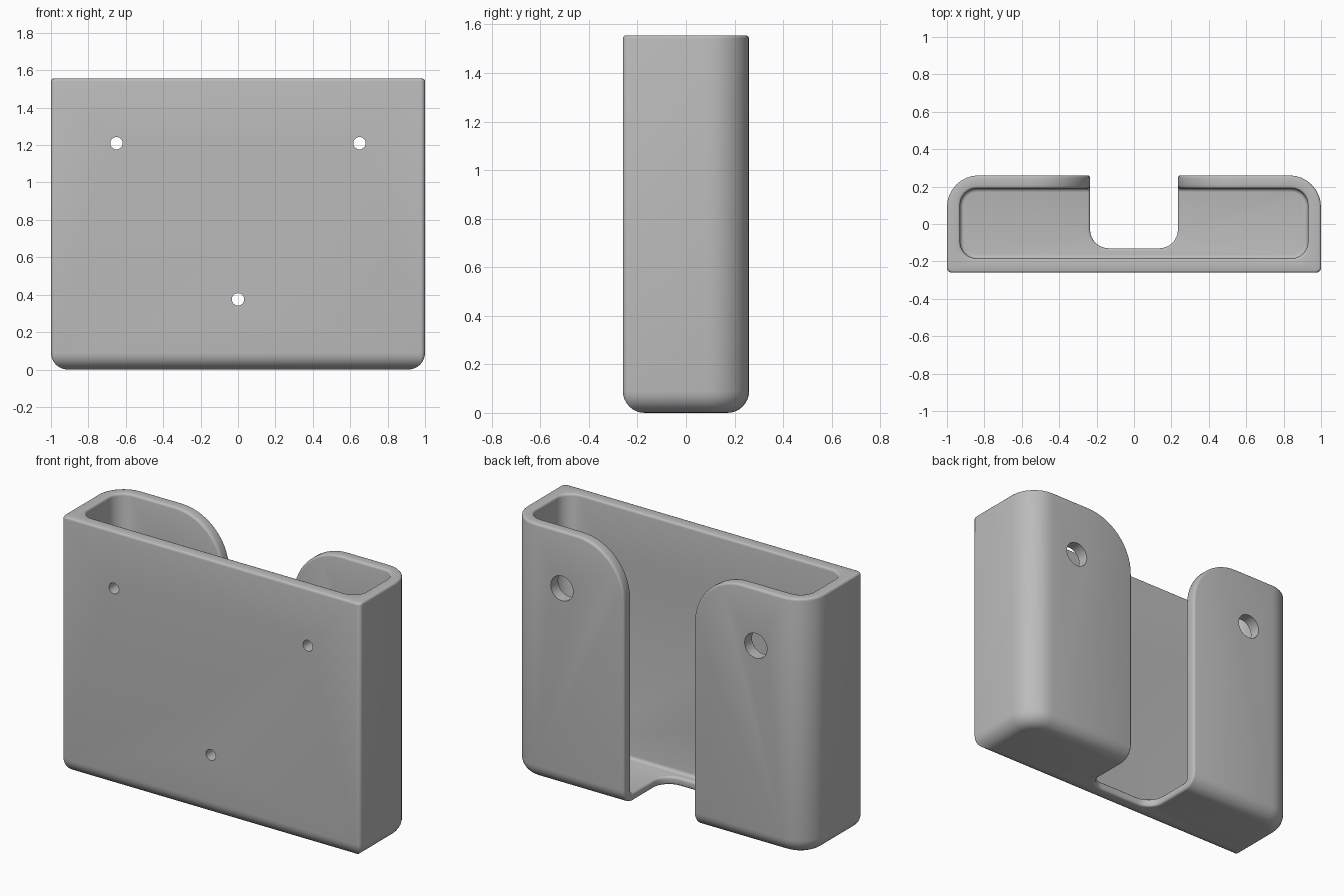
import bpy, bmesh
from math import sin, cos, pi, radians
from mathutils import Vector

cube = bpy.data.objects.get("Cube")
if cube:
    bpy.data.objects.remove(cube, do_unlink=True)

HEIGHT, HALF_DEPTH = 1.555, 0.26
BASE_ROUND, FLOOR, FLOOR_ROUND = 0.09, 0.05, 0.02
NOTCH, FLARE = 0.235, 0.32

grey = bpy.data.materials.new("Matte grey")
grey.use_nodes = True
colour = (0.5, 0.5, 0.5, 1)
grey.diffuse_color = colour
grey.node_tree.nodes["Principled BSDF"].inputs["Base Color"].default_value = colour


def make_object(name, bm):
    bmesh.ops.recalc_face_normals(bm, faces=bm.faces[:])
    mesh = bpy.data.meshes.new(name)
    bm.to_mesh(mesh)
    bm.free()
    mesh.materials.append(grey)
    obj = bpy.data.objects.new(name, mesh)
    bpy.context.collection.objects.link(obj)
    return obj


def arc(cx, cy, r, start, end, steps):
    angles = [radians(start + (end - start) * i / steps) for i in range(steps + 1)]
    return [(cx + r * cos(a), cy + r * sin(a)) for a in angles]


def rounded_ring(half_x, y0, y1, front_r, back_r, z):
    f, b, n = front_r, back_r, 8
    pts = (arc(half_x - b, y1 - b, b, 0, 90, n)
           + arc(b - half_x, y1 - b, b, 90, 180, n)
           + arc(f - half_x, y0 + f, f, 180, 270, n)
           + arc(half_x - f, y0 + f, f, 270, 360, n))
    return [(x, y, z) for x, y in pts]


def loft(name, rings):
    bm = bmesh.new()
    loops = [[bm.verts.new(p) for p in ring] for ring in rings]
    for a, b in zip(loops, loops[1:]):
        for i in range(len(a)):
            j = (i + 1) % len(a)
            bm.faces.new((a[i], a[j], b[j], b[i]))
    bm.faces.new(loops[0])
    bm.faces.new(loops[-1])
    return make_object(name, bm)


def cut(target, cutter):
    cutter.hide_render = True
    mod = target.modifiers.new("Cut", "BOOLEAN")
    mod.operation = "DIFFERENCE"
    mod.solver = "EXACT"
    mod.object = cutter
    apply(target, mod)
    bpy.data.objects.remove(cutter, do_unlink=True)


def apply(target, mod):
    bpy.ops.object.select_all(action="DESELECT")
    target.select_set(True)
    bpy.context.view_layer.objects.active = target
    bpy.ops.object.modifier_apply(modifier=mod.name)


# Outer skin, rounded underneath
rings = []
for i in range(9):
    a = i / 8 * pi / 2
    d = BASE_ROUND * (1 - sin(a))
    rings.append(rounded_ring(1 - d, d - HALF_DEPTH, HALF_DEPTH - d,
                              max(0.025 - d, 0.004), 0.17 - d,
                              BASE_ROUND * (1 - cos(a))))
rings.append(rounded_ring(1, -HALF_DEPTH, HALF_DEPTH, 0.025, 0.17, HEIGHT))


# Pocket walls and filleted floor
def pocket(d, z):
    return rounded_ring(0.93 - d, -0.185 + d, 0.19 - d, 0.09 - d, 0.09 - d, z)


rings.append(pocket(0, HEIGHT))
for i in range(5):
    a = i / 4 * pi / 2
    rings.append(pocket(FLOOR_ROUND * (1 - cos(a)),
                        FLOOR + FLOOR_ROUND * (1 - sin(a))))
holder = loft("wall_holder", rings)

# Flared opening at the top of the back wall
curve = [Vector(p) for p in arc(NOTCH + FLARE, HEIGHT - FLARE, FLARE, 90, 180, 14)]
curve[0] += (curve[0] - curve[1]) * 0.8
curve[-1] += (curve[-1] - curve[-2]) * 0.8
half = [Vector((curve[0].x, 2))] + curve
outline = [(p.x, p.y) for p in half] + [(-p.x, p.y) for p in reversed(half)]
cut(holder, loft("flare_cutter", [[(x, y, z) for x, z in outline] for y in (0.03, 0.5)]))

# Slot through the back wall and floor
outline = ([(NOTCH, 0.5), (-NOTCH, 0.5)]
           + arc(0.1 - NOTCH, -0.03, 0.1, 180, 270, 8)
           + arc(NOTCH - 0.1, -0.03, 0.1, 270, 360, 8))
cut(holder, loft("slot_cutter", [[(x, y, z) for x, y in outline] for z in (-0.3, 2)]))

# Soften the rim and slot edges
bevel = holder.modifiers.new("Soft edges", "BEVEL")
bevel.width = 0.014
bevel.segments = 3
bevel.limit_method = "ANGLE"
bevel.angle_limit = radians(50)
bevel.use_clamp_overlap = False
apply(holder, bevel)


# Screw holes in the front wall, wider access holes in the back wall
def drill(x, z, r, y0, y1):
    circle = arc(x, z, r, 0, 348.75, 31)
    cut(holder, loft("drill", [[(px, y, pz) for px, pz in circle] for y in (y0, y1)]))


drill(0, 0.375, 0.033, -0.4, -0.05)
for side in (-1, 1):
    drill(side * 0.65, 1.21, 0.033, -0.4, -0.05)
    drill(side * 0.65, 1.21, 0.075, 0.05, 0.4)

bpy.ops.object.shade_smooth_by_angle(angle=radians(35))
